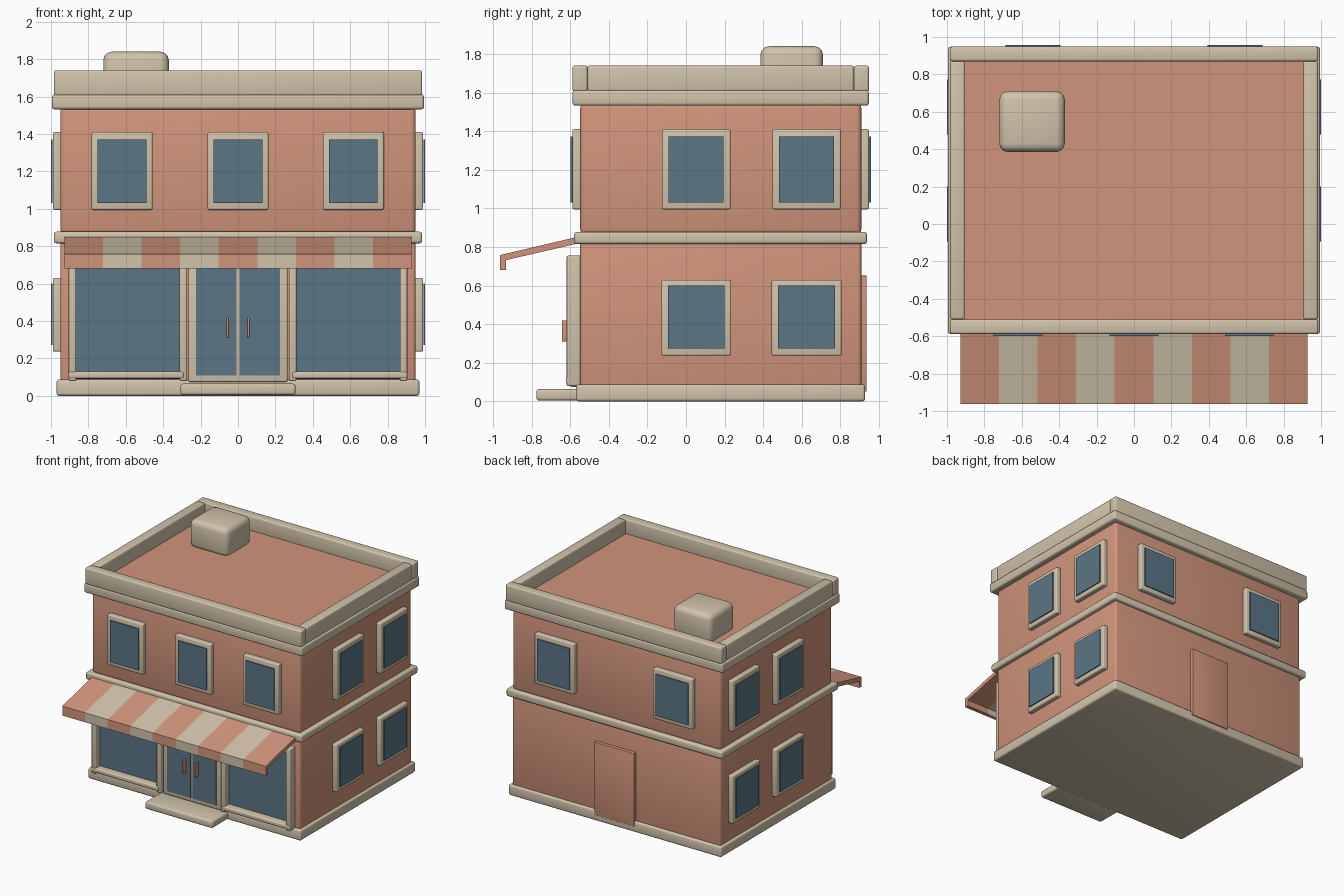
import bpy, bmesh, math
from mathutils import Vector

if "Cube" in bpy.data.objects:
    bpy.data.objects.remove(bpy.data.objects["Cube"])

def material(name, rgb):
    m = bpy.data.materials.new(name)
    m.diffuse_color = (*rgb, 1)
    m.use_nodes = True
    m.node_tree.nodes["Principled BSDF"].inputs["Base Color"].default_value = m.diffuse_color
    return m

TERRA = material("terracotta", (0.64, 0.30, 0.20))
CREAM = material("cream stone", (0.64, 0.55, 0.41))
GLASS = material("blue glass", (0.105, 0.18, 0.24))

def finish(name, bm, mat):
    bmesh.ops.recalc_face_normals(bm, faces=bm.faces[:])
    me = bpy.data.meshes.new(name)
    bm.to_mesh(me)
    bm.free()
    me.materials.append(mat)
    ob = bpy.data.objects.new(name, me)
    bpy.context.collection.objects.link(ob)
    bpy.ops.object.select_all(action='DESELECT')
    ob.select_set(True)
    bpy.context.view_layer.objects.active = ob
    bpy.ops.object.shade_smooth_by_angle(angle=math.radians(40))
    return ob

def box(name, x, y, z, mat, bevel=0.0):
    """Box from (min, max) ranges with rounded edges."""
    lo = Vector((min(x), min(y), min(z)))
    hi = Vector((max(x), max(y), max(z)))
    bm = bmesh.new()
    bmesh.ops.create_cube(bm, size=1)
    for v in bm.verts:
        v.co = Vector([(lo[i] + hi[i]) / 2 + v.co[i] * (hi[i] - lo[i]) for i in range(3)])
    if bevel:
        bmesh.ops.bevel(bm, geom=bm.edges[:], offset=bevel, segments=3,
                        profile=0.5, affect='EDGES')
    return finish(name, bm, mat)

# Wall planes
FRONT, BACK, SIDE = -0.548, 0.908, 0.95

# Main masses, bottom to top
box("plinth", (-.97, .97), (-.57, .928), (0, .088), CREAM, .015)
box("ground_floor", (-SIDE, SIDE), (FRONT, BACK), (.03, .85), TERRA, .018)
box("floor_band", (-.985, .985), (-.58, .938), (.815, .878), CREAM, .015)
box("upper_floor", (-SIDE, SIDE), (FRONT, BACK), (.865, 1.545), TERRA, .025)
box("cornice", (-.995, .995), (-.588, .948), (1.532, 1.612), CREAM, .015)
box("roof_deck", (-.915, .915), (-.515, .875), (1.59, 1.622), TERRA)

# Parapet walls
box("parapet_front", (-.985, .985), (-.588, -.51), (1.605, 1.74), CREAM, .012)
box("parapet_back", (-.985, .985), (.87, .948), (1.605, 1.74), CREAM, .012)
for s, side in ((-1, "left"), (1, "right")):
    box("parapet_" + side, (s * .905, s * .983), (-.51, .87), (1.605, 1.74), CREAM, .012)

# Rooftop unit
box("roof_vent", (-.72, -.37), (.385, .71), (1.60, 1.84), CREAM, .045)

def window(name, axis, wall, sign, centre, fw, fz, gw, gz):
    """Frame block plus thin pane on a wall whose normal is the given axis."""
    across_f = (centre - fw / 2, centre + fw / 2)
    across_g = (centre - gw / 2, centre + gw / 2)
    deep_f = (wall - sign * .01, wall + sign * .04)
    deep_g = (wall + sign * .041, wall + sign * .05)
    for part, a, d, z, mat, bev in (("_frame", across_f, deep_f, fz, CREAM, .009),
                                    ("_pane", across_g, deep_g, gz, GLASS, 0)):
        x, y = (d, a) if axis == 'x' else (a, d)
        box(name + part, x, y, z, mat, bev)

UP_F, UP_G = (.995, 1.41), (1.03, 1.372)
LOW_F, LOW_G = (.237, .63), (.273, .6)
for i, cx in enumerate((-.62, 0, .617)):
    window(f"front_window_{i}", 'y', FRONT, -1, cx, .325, UP_F, .26, UP_G)
for i, cx in enumerate((-.54, .54)):
    window(f"back_window_{i}", 'y', BACK, 1, cx, .36, UP_F, .295, UP_G)
for s, side in ((-1, "left"), (1, "right")):
    for i, cy in enumerate((.053, .625)):
        window(f"{side}_upper_window_{i}", 'x', s * SIDE, s, cy, .355, UP_F, .285, UP_G)
        window(f"{side}_lower_window_{i}", 'x', s * SIDE, s, cy, .362, LOW_F, .295, LOW_G)

# Back door and front step
box("back_door", (-.18, .18), (.89, .936), (.05, .652), TERRA, .004)
box("front_step", (-.308, .308), (-.775, -.55), (.004, .065), CREAM, .015)

# Shopfront: panes, posts, sills and head rails on each side of the door
for s, side in ((-1, "left"), (1, "right")):
    box(f"shop_pane_{side}", (s * .29, s * .885), (-.562, -.54), (.09, .745), GLASS)
    box(f"shop_outer_post_{side}", (s * .865, s * .905), (-.618, -.54), (.08, .755), CREAM, .008)
    box(f"shop_inner_post_{side}", (s * .272, s * .312), (-.618, -.54), (.08, .755), CREAM, .008)
    box(f"shop_sill_{side}", (s * .29, s * .905), (-.622, -.54), (.093, .13), CREAM, .01)
    box(f"shop_head_{side}", (s * .29, s * .9), (-.615, -.54), (.715, .755), CREAM, .008)
    # Door leaf pane and handle
    box(f"door_pane_{side}", (s * .008, s * .224), (-.604, -.59), (.11, .72), GLASS)
    box(f"door_handle_{side}", (s * .049, s * .063), (-.643, -.6), (.31, .42), TERRA, .004)
box("door_frame", (-.265, .265), (-.598, -.54), (.075, .752), CREAM, .008)

# Striped awning: one bent profile extruded per stripe
PROFILE = [(-.56, .853), (-.963, .758), (-.963, .68), (-.932, .68), (-.932, .732), (-.56, .818)]
N, X0, X1 = 9, -.928, .928
for i in range(N):
    a, b = X0 + (X1 - X0) * i / N, X0 + (X1 - X0) * (i + 1) / N
    bm = bmesh.new()
    face = bm.faces.new([bm.verts.new((a, y, z)) for y, z in PROFILE])
    ext = bmesh.ops.extrude_face_region(bm, geom=[face])
    bmesh.ops.translate(bm, vec=(b - a, 0, 0),
                        verts=[g for g in ext["geom"] if isinstance(g, bmesh.types.BMVert)])
    finish(f"awning_stripe_{i}", bm, CREAM if i % 2 else TERRA)
